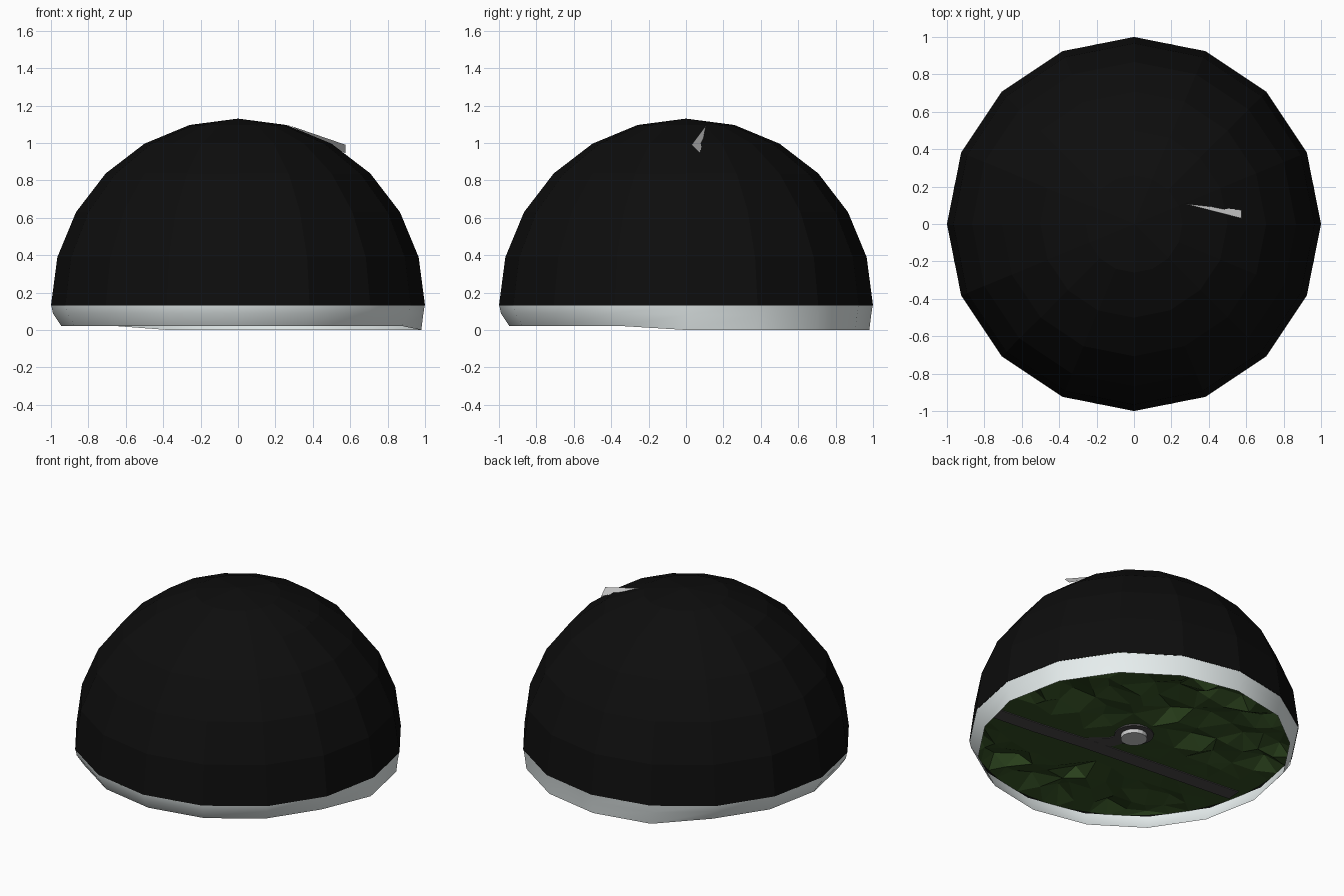
import bpy, bmesh, math, random
from mathutils import Vector

if "Cube" in bpy.data.objects:
    bpy.data.objects.remove(bpy.data.objects["Cube"])

random.seed(4)
BASE = 0.13      # height of the dome's lower edge
SEG = 16


def material(name, rgb):
    m = bpy.data.materials.new(name)
    m.diffuse_color = (*rgb, 1)
    m.use_nodes = True
    m.node_tree.nodes["Principled BSDF"].inputs["Base Color"].default_value = m.diffuse_color
    return m


def add_object(name, bm, mat=None, smooth=False):
    me = bpy.data.meshes.new(name)
    bm.to_mesh(me)
    bm.free()
    ob = bpy.data.objects.new(name, me)
    bpy.context.collection.objects.link(ob)
    if mat:
        me.materials.append(mat)
    for p in me.polygons:
        p.use_smooth = smooth
    return ob


def bridge(bm, lower, upper):
    n = len(lower)
    for i in range(n):
        j = (i + 1) % n
        bm.faces.new((lower[i], lower[j], upper[j], upper[i]))


def ring(bm, r, z, n=SEG):
    return [bm.verts.new((r * math.cos(2 * math.pi * i / n),
                          r * math.sin(2 * math.pi * i / n), z)) for i in range(n)]


black = material("night_black", (0.004, 0.004, 0.004))
white = material("skirt_white", (0.8, 0.86, 0.86))
green = material("grass_green", (0.035, 0.08, 0.018))
tar = material("road_grey", (0.075, 0.07, 0.072))

# Sky dome: half sphere, 16 sides, rings every 15 degrees
bm = bmesh.new()
rings = [ring(bm, math.cos(math.radians(a)), BASE + math.sin(math.radians(a)))
         for a in range(0, 90, 15)]
for lo, hi in zip(rings, rings[1:]):
    bridge(bm, lo, hi)
top = bm.verts.new((0, 0, BASE + 1))
for i in range(SEG):
    bm.faces.new((rings[-1][i], rings[-1][(i + 1) % SEG], top))
add_object("sky_dome", bm, black)

# White skirt: open band, deeper and straighter on the back right side
bm = bmesh.new()
bands = [ring(bm, 0.998, BASE), ring(bm, 0.99, 0.09), ring(bm, 0.945, 0.022)]
for i in range(SEG):
    if 0 <= i <= 5:
        for band, r, z in ((bands[1], 0.99, 0.08), (bands[2], 0.98, 0.0)):
            a = 2 * math.pi * i / SEG
            band[i].co = (r * math.cos(a), r * math.sin(a), z)
bridge(bm, bands[1], bands[0])
bridge(bm, bands[2], bands[1])
add_object("skirt", bm, white, smooth=True)

# Road centre line and the spur to the middle
ROAD = [Vector(p) for p in ((0.9, -0.345), (0.5, -0.31), (0.15, -0.265), (-0.4, -0.215), (-0.93, -0.17))]
SPUR = [Vector(p) for p in ((0.14, -0.265), (0.05, -0.15), (0.0, 0.0))]


def road_distance(p):
    best = p.length
    for line in (ROAD, SPUR):
        for a, b in zip(line, line[1:]):
            t = max(0, min(1, (p - a).dot(b - a) / (b - a).length_squared))
            best = min(best, (p - a - t * (b - a)).length)
    return best


# Terrain: jittered square grid pressed into a disc, flat beside the road
bm = bmesh.new()
N = 14
grid = []
for j in range(N + 1):
    row = []
    for i in range(N + 1):
        edge = i in (0, N) or j in (0, N)
        x, y = 2 * i / N - 1, 2 * j / N - 1
        if not edge:
            x += random.uniform(-0.035, 0.035)
            y += random.uniform(-0.035, 0.035)
        p = Vector((x * math.sqrt(1 - y * y / 2), y * math.sqrt(1 - x * x / 2))) * 0.982
        rise = min(1, max(0, (road_distance(p) - 0.17) / 0.15))
        z = BASE if edge else BASE + rise * random.uniform(-0.015, 0.07)
        row.append(bm.verts.new((p.x, p.y, z)))
    grid.append(row)
for j in range(N):
    for i in range(N):
        bm.faces.new((grid[j][i], grid[j][i + 1], grid[j + 1][i + 1], grid[j + 1][i]))
bmesh.ops.triangulate(bm, faces=bm.faces[:])
add_object("terrain", bm, green)


# Roads: thin ribbons seen on both sides of the terrain
def ribbon(name, line, widths, thick):
    bm = bmesh.new()
    sections = []
    for k, p in enumerate(line):
        d = (line[min(k + 1, len(line) - 1)] - line[max(k - 1, 0)]).normalized()
        n = Vector((-d.y, d.x)) * widths[k]
        sections.append([bm.verts.new((q.x, q.y, BASE + z)) for q, z in
                         ((p + n, -thick), (p - n, -thick), (p - n, thick), (p + n, thick))])
    for a, b in zip(sections, sections[1:]):
        bridge(bm, a, b)
    bm.faces.new(sections[0])
    bm.faces.new(sections[-1])
    bmesh.ops.recalc_face_normals(bm, faces=bm.faces[:])
    add_object(name, bm, tar)


ribbon("road", ROAD, [0.05] * 5, 0.005)
ribbon("road_spur", SPUR, [0.075, 0.05, 0.05], 0.0045)


def cylinder(name, r, z0, z1, mat=None, n=SEG):
    bm = bmesh.new()
    lo, hi = ring(bm, r, z0, n), ring(bm, r, z1, n)
    bridge(bm, lo, hi)
    bm.faces.new(lo[::-1])
    bm.faces.new(hi)
    add_object(name, bm, mat)


# Round plaza and the post footing at the centre
cylinder("plaza", 0.12, BASE - 0.006, BASE + 0.006, tar)
cylinder("post_footing", 0.08, 0.098, 0.2)

# Pointed fin tip breaking through the dome
bm = bmesh.new()
nose, notch, front, back = [bm.verts.new(c) for c in (
    (0.27, 0.108, 1.095), (0.5, 0.06, 1.005), (0.575, 0.03, 0.99), (0.575, 0.075, 0.945))]
for f in ((nose, front, notch), (notch, front, back), (nose, notch, back), (nose, back, front)):
    bm.faces.new(f)
bmesh.ops.recalc_face_normals(bm, faces=bm.faces[:])
add_object("fin_tip", bm)
